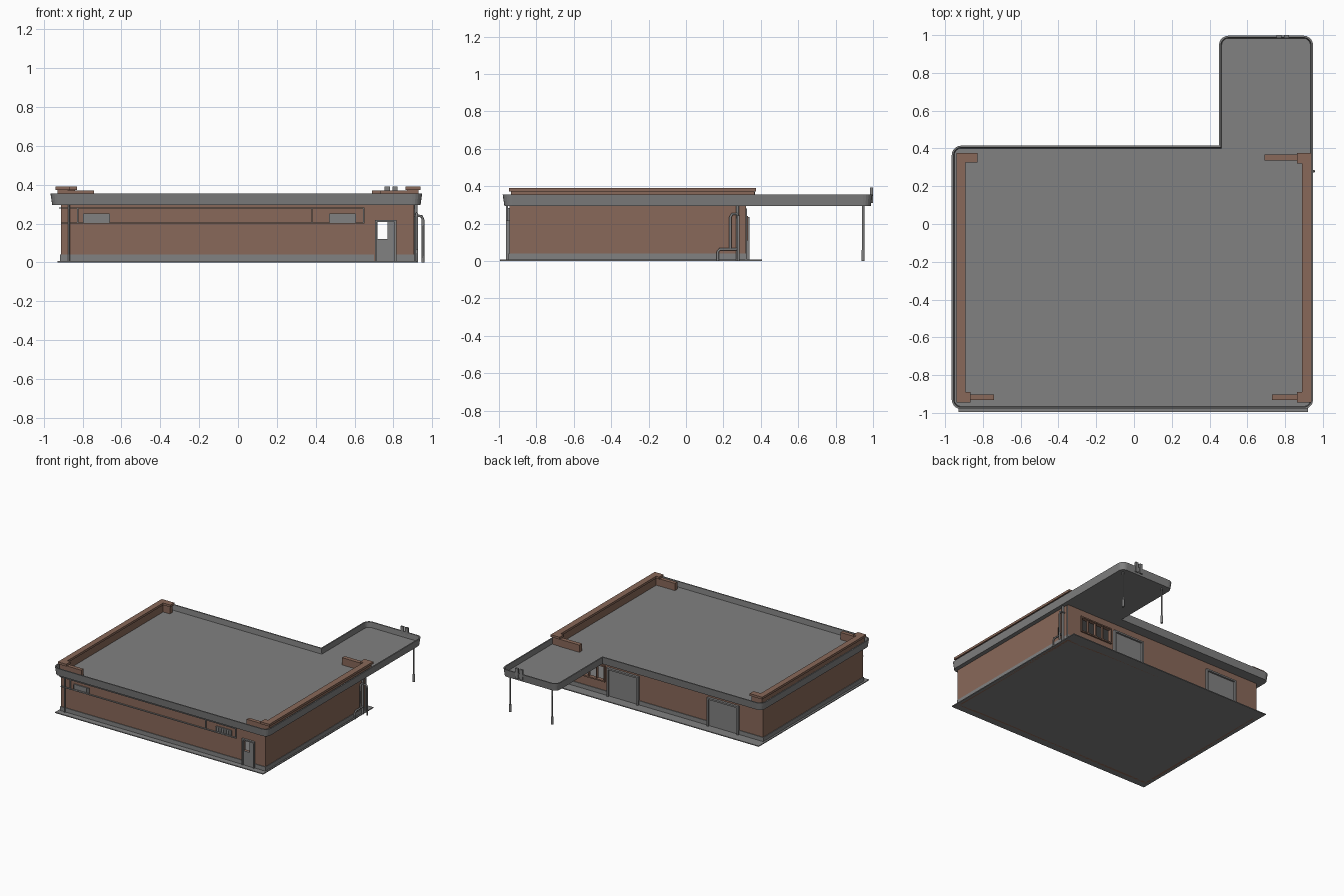
import bpy, bmesh, math
from mathutils import Vector


def material(name, rgb):
    m = bpy.data.materials.new(name)
    m.diffuse_color = (*rgb, 1)
    return m


GREY = material("concrete grey", (0.22, 0.22, 0.22))
BROWN = material("brick brown", (0.25, 0.14, 0.10))


def finish(name, bm, mat):
    me = bpy.data.meshes.new(name)
    bmesh.ops.recalc_face_normals(bm, faces=bm.faces)
    bm.to_mesh(me)
    bm.free()
    ob = bpy.data.objects.new(name, me)
    me.materials.append(mat)
    bpy.context.collection.objects.link(ob)
    return ob


def boxes(name, mat, *items):
    """Each item is x0, x1, y0, y1, z0, z1."""
    bm = bmesh.new()
    for x0, x1, y0, y1, z0, z1 in items:
        vs = bmesh.ops.create_cube(bm, size=1)["verts"]
        bmesh.ops.scale(bm, verts=vs, vec=(x1 - x0, y1 - y0, z1 - z0))
        bmesh.ops.translate(bm, verts=vs, vec=((x0 + x1) / 2, (y0 + y1) / 2, (z0 + z1) / 2))
    return finish(name, bm, mat)


def pipe(name, pts, r, mat=GREY):
    cu = bpy.data.curves.new(name, 'CURVE')
    cu.dimensions = '3D'
    cu.bevel_depth = r
    cu.bevel_resolution = 1
    cu.use_fill_caps = True
    sp = cu.splines.new('POLY')
    sp.points.add(len(pts) - 1)
    for p, c in zip(sp.points, pts):
        p.co = (*c, 1)
    cu.materials.append(mat)
    ob = bpy.data.objects.new(name, cu)
    bpy.context.collection.objects.link(ob)


def wall_with_hole(x0, x1, y0, y1, z1, hx0, hx1, hz0, hz1):
    return [(x0, hx0, y0, y1, 0, z1), (hx1, x1, y0, y1, 0, z1),
            (hx0, hx1, y0, y1, 0, hz0), (hx0, hx1, y0, y1, hz1, z1)]


# ground slab and plinth
boxes("ground_slab", GREY, (-0.93, 0.92, -0.995, 0.405, 0, 0.007))
boxes("plinth", GREY, (-0.913, 0.70, -0.95, -0.94, 0, 0.04), (0.815, 0.909, -0.95, -0.94, 0, 0.04),
      (-0.913, 0.909, 0.315, 0.325, 0, 0.04),
      (-0.915, -0.905, -0.95, 0.325, 0, 0.04), (0.90, 0.909, -0.95, 0.325, 0, 0.04))

# hollow brick shell, with the door pane and rear window left open
boxes("walls", BROWN,
      *wall_with_hole(-0.91, 0.905, -0.945, -0.925, 0.30, 0.715, 0.77, 0.12, 0.21),
      *wall_with_hole(-0.91, 0.905, 0.30, 0.32, 0.30, 0.50, 0.775, 0.12, 0.23),
      (-0.91, -0.89, -0.925, 0.30, 0, 0.30), (0.885, 0.905, -0.925, 0.30, 0, 0.30))


# tray roof: L-shaped outline with rounded outer corners
def outline(i):
    x0, x1, y0, y1 = -0.965 + i, 0.948 - i, -0.98 + i, 0.997 - i
    xn, yn, r = 0.45 + i, 0.415 - i, 0.05 - i
    pts = []

    def arc(cx, cy, a0):
        for k in range(6):
            a = math.radians(a0 + 18 * k)
            pts.append((cx + r * math.cos(a), cy + r * math.sin(a)))
    arc(x0 + r, y0 + r, 180)
    arc(x1 - r, y0 + r, 270)
    arc(x1 - r, y1 - r, 0)
    arc(xn + r, y1 - r, 90)
    pts.append((xn, yn))
    arc(x0 + r, yn - r, 90)
    return pts


bm = bmesh.new()
rings = [[bm.verts.new((x, y, z)) for x, y in outline(i)]
         for i, z in ((0.009, 0.295), (0, 0.355), (0.010, 0.355), (0.014, 0.312))]
for a, b in zip(rings, rings[1:]):
    n = len(a)
    for k in range(n):
        bm.faces.new((a[k], a[(k + 1) % n], b[(k + 1) % n], b[k]))
bm.faces.new(rings[0])
bm.faces.new(rings[-1])
finish("roof_tray", bm, GREY)

# brick parapets on the two sides, with wider caps and low return arms
boxes("parapet_left", BROWN, (-0.93, -0.90, -0.935, 0.365, 0.31, 0.375),
      (-0.93, -0.84, 0.335, 0.365, 0.31, 0.375), (-0.93, -0.875, -0.935, -0.90, 0.31, 0.375),
      (-0.94, -0.893, -0.945, 0.375, 0.372, 0.39), (-0.893, -0.828, 0.325, 0.375, 0.372, 0.39),
      (-0.893, -0.865, -0.945, -0.89, 0.372, 0.39), (-0.88, -0.74, -0.932, -0.902, 0.31, 0.37))
boxes("parapet_right", BROWN, (0.895, 0.93, -0.935, 0.365, 0.31, 0.375),
      (0.87, 0.93, 0.33, 0.365, 0.31, 0.375), (0.87, 0.93, -0.935, -0.90, 0.31, 0.375),
      (0.889, 0.94, -0.945, 0.375, 0.372, 0.39), (0.862, 0.889, 0.32, 0.375, 0.372, 0.39),
      (0.862, 0.889, -0.945, -0.89, 0.372, 0.39), (0.69, 0.875, 0.335, 0.368, 0.31, 0.37),
      (0.73, 0.875, -0.932, -0.902, 0.31, 0.37))

# front door with open upper pane
boxes("front_door", GREY, *wall_with_hole(0.715, 0.805, -0.952, -0.942, 0.21, 0.718, 0.77, 0.12, 0.208))
boxes("front_door_frame", GREY, (0.704, 0.715, -0.962, -0.943, 0, 0.218),
      (0.805, 0.815, -0.962, -0.943, 0, 0.218), (0.715, 0.805, -0.962, -0.943, 0.208, 0.218))

# barred strip windows on the front
for n, (x0, x1) in enumerate(((-0.795, -0.66), (0.47, 0.605))):
    w = (x1 - x0) / 6
    boxes(f"front_window_{n}", GREY, (x0, x1, -0.948, -0.944, 0.21, 0.25),
          (x0, x1, -0.954, -0.944, 0.206, 0.212), (x0, x1, -0.954, -0.944, 0.247, 0.253),
          *[(x0 + w * k - 0.002, x0 + w * k + 0.002, -0.953, -0.944, 0.21, 0.25) for k in range(7)])

# framed brick band around the front windows
boxes("front_band_trim", GREY, (-0.92, 0.65, -0.955, -0.944, 0.277, 0.283),
      (-0.825, 0.65, -0.955, -0.944, 0.201, 0.207), (-0.91, -0.825, -0.955, -0.944, 0.201, 0.207),
      *[(x - 0.003, x + 0.003, -0.955, -0.944, 0.201, 0.283) for x in (-0.825, 0.38, 0.647)])

# rear gates and rear window
for n, (x0, x1) in enumerate(((-0.69, -0.43), (0.20, 0.46))):
    boxes(f"rear_gate_{n}", GREY, (x0, x1, 0.318, 0.325, 0, 0.225),
          (x0 - 0.01, x0 + 0.004, 0.318, 0.34, 0, 0.235), (x1 - 0.004, x1 + 0.01, 0.318, 0.34, 0, 0.235),
          (x0, x1, 0.318, 0.34, 0.222, 0.235))
boxes("rear_window_frame", BROWN, (0.49, 0.785, 0.315, 0.332, 0.11, 0.12),
      (0.49, 0.785, 0.315, 0.332, 0.23, 0.24), (0.49, 0.50, 0.315, 0.332, 0.12, 0.23),
      (0.775, 0.785, 0.315, 0.332, 0.12, 0.23),
      *[(x - 0.004, x + 0.004, 0.305, 0.325, 0.12, 0.23) for x in (0.57, 0.64, 0.71)])

# canopy posts with thicker feet
for n, x in enumerate((0.527, 0.90)):
    pipe(f"canopy_post_{n}", [(x, 0.947, 0), (x, 0.947, 0.30)], 0.007)
    pipe(f"canopy_post_foot_{n}", [(x, 0.947, 0), (x, 0.947, 0.06)], 0.010)

# small brackets on the canopy edge
boxes("canopy_brackets", GREY, *[(x - 0.013, x + 0.013, 0.985, 1.0, 0.31, 0.392) for x in (0.768, 0.807)])

# downpipe on the front and pipework on the right side
pipe("front_downpipe", [(-0.87, -0.957, 0), (-0.87, -0.957, 0.30)], 0.006)
pipe("side_downpipe", [(0.916, 0.275, 0), (0.916, 0.275, 0.30)], 0.009)
pipe("corner_downpipe", [(0.912, 0.322, 0), (0.912, 0.322, 0.28)], 0.006)
pipe("tall_vent_pipe", [(0.952, 0.28, 0), (0.952, 0.28, 0.22), (0.945, 0.28, 0.238), (0.905, 0.28, 0.242)], 0.007)
pipe("side_supply_pipe", [(0.92, 0.17, 0), (0.92, 0.17, 0.05), (0.92, 0.18, 0.063), (0.92, 0.275, 0.063)], 0.007)
pipe("side_riser_pipe", [(0.92, 0.237, 0.063), (0.92, 0.237, 0.235), (0.92, 0.247, 0.252), (0.92, 0.275, 0.252)], 0.007)
